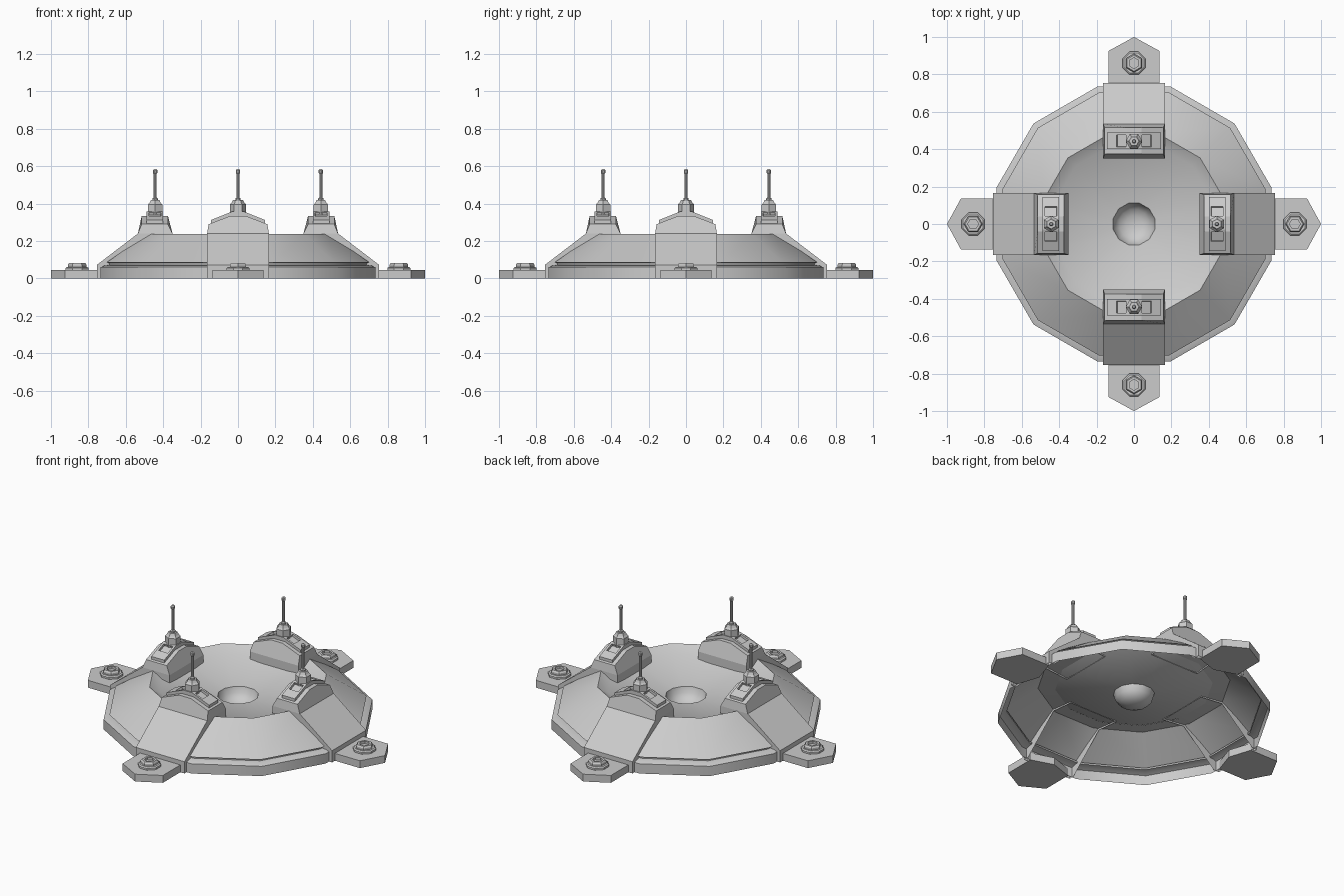
import bpy, bmesh, math
from mathutils import Matrix

cube = bpy.data.objects.get("Cube")
if cube:
    bpy.data.objects.remove(cube, do_unlink=True)

grey = bpy.data.materials.new("light_grey")
grey.use_nodes = True
COLOUR = (0.6, 0.6, 0.6, 1)
grey.diffuse_color = COLOUR
grey.node_tree.nodes["Principled BSDF"].inputs["Base Color"].default_value = COLOUR


def finish(name, bm, turn=0.0, smooth=None, fix=True):
    """Turn a bmesh into a named object, rotated about the vertical axis."""
    if fix:
        bmesh.ops.recalc_face_normals(bm, faces=bm.faces)
    bm.transform(Matrix.Rotation(turn, 4, 'Z'))
    mesh = bpy.data.meshes.new(name)
    bm.to_mesh(mesh)
    bm.free()
    mesh.materials.append(grey)
    ob = bpy.data.objects.new(name, mesh)
    bpy.context.collection.objects.link(ob)
    if smooth:
        bpy.ops.object.select_all(action='DESELECT')
        ob.select_set(True)
        bpy.context.view_layer.objects.active = ob
        bpy.ops.object.shade_smooth_by_angle(angle=math.radians(smooth))
    return ob


def lathe(bm, profile, sides, centre=0.0, phase=0.0):
    """Spin (radius, height) points round a vertical axis at x = centre."""
    rings = []
    for r, z in profile:
        if r == 0:
            rings.append([bm.verts.new((centre, 0, z))] * sides)
            continue
        angles = [phase + math.tau * i / sides for i in range(sides)]
        rings.append([bm.verts.new((centre + r * math.cos(a), r * math.sin(a), z))
                      for a in angles])
    for a, b in zip(rings, rings[1:]):
        for i in range(sides):
            j = (i + 1) % sides
            corners = list(dict.fromkeys((a[i], a[j], b[j], b[i])))
            bm.faces.new(corners)


def prism(bm, first, second):
    """Join two matching outlines into a closed solid."""
    a = [bm.verts.new(p) for p in first]
    b = [bm.verts.new(p) for p in second]
    bm.faces.new(a)
    bm.faces.new(b[::-1])
    for i in range(len(a)):
        j = (i + 1) % len(a)
        bm.faces.new((a[i], a[j], b[j], b[i]))


# Twelve-sided shell: rim, groove, slope, dished floor and central pit
FACET = math.radians(15)
bm = bmesh.new()
lathe(bm, [(.76, 0), (.76, .06), (.74, .068), (.712, .072), (.712, .082),
           (.727, .086), (.5, .238), (.44, .2), (.115, .15),
           (.105, .115), (.08, .088), (.045, .073), (0, .068)], 12, phase=FACET)
finish("shell", bm, smooth=35, fix=False)

# Underside ring that carries the floor out to the slope
bm = bmesh.new()
lathe(bm, [(.44, .199), (.537, .212)], 12, phase=FACET)
finish("floor_underside", bm, smooth=35, fix=False)

SIDES = ("left", "back", "right", "front")
HALF = .165
for k, side in enumerate(SIDES):
    turn = k * math.pi / 2

    # Sloped bracket, open underneath so its side plates show as ribs
    bm = bmesh.new()
    outline = [(.72, 0), (.755, 0), (.755, .072), (.535, .24), (.35, .24),
               (.35, .186), (.5, .2)]
    a = [bm.verts.new((r, -HALF, z)) for r, z in outline]
    b = [bm.verts.new((r, HALF, z)) for r, z in outline]
    bm.faces.new(a)
    bm.faces.new(b[::-1])
    for i in range(1, 5):
        bm.faces.new((a[i + 1], a[i], b[i], b[i + 1]))
    finish(side + "_bracket", bm, turn)

    # Gabled cap with a flared base
    bm = bmesh.new()
    half = [(HALF, .24), (.157, .29), (.04, .335)]
    section = half + [(-y, z) for y, z in half[::-1]]
    prism(bm, [(.35 if z < .25 else .375, y, z) for y, z in section],
          [(.535 if z < .25 else .515, y, z) for y, z in section])
    finish(side + "_cap", bm, turn)

    # Raised gabled plate with a recessed slot on each slope
    bm = bmesh.new()
    half = [(.145, .285), (.145, .312), (.105, .328), (.03, .358)]
    section = half + [(-y, z) for y, z in half[::-1]]
    prism(bm, [(.4, y, z) for y, z in section], [(.488, y, z) for y, z in section])
    bmesh.ops.recalc_face_normals(bm, faces=bm.faces)
    slopes = [f for f in bm.faces
              if .06 < abs(f.calc_center_median().y) < .08 and f.normal.z > .5]
    bmesh.ops.inset_individual(bm, faces=slopes, thickness=.018)
    bmesh.ops.inset_individual(bm, faces=slopes, thickness=.001, depth=-.014)
    finish(side + "_slotted_plate", bm, turn)

    # Hexagonal antenna mount
    bm = bmesh.new()
    lathe(bm, [(0, .34), (.044, .34), (.044, .395), (.034, .405),
               (.026, .42), (0, .42)], 6, centre=.443, phase=math.pi / 2)
    finish(side + "_antenna_nut", bm, turn)

    # Thin antenna with a small tip
    bm = bmesh.new()
    lathe(bm, [(0, .41), (.015, .41), (.015, .428), (.008, .432), (.008, .56),
               (.012, .564), (.012, .578), (.007, .584), (0, .584)], 10, centre=.443)
    finish(side + "_antenna", bm, turn, smooth=35)

    # Pointed foot plate
    bm = bmesh.new()
    outline = [(1, 0), (.925, .137), (.735, .137), (.69, 0), (.735, -.137), (.925, -.137)]
    prism(bm, [(x, y, 0) for x, y in outline], [(x, y, .045) for x, y in outline])
    finish(side + "_foot", bm, turn)

    # Anchor bolt: octagonal washer and a hollow hexagonal nut
    bm = bmesh.new()
    lathe(bm, [(0, .04), (.066, .04), (.066, .056), (.058, .062), (0, .062)],
          8, centre=.86, phase=math.pi / 8)
    finish(side + "_washer", bm, turn)
    bm = bmesh.new()
    lathe(bm, [(0, .06), (.05, .06), (.05, .074), (.043, .083), (.029, .083),
               (.029, .068), (0, .068)], 6, centre=.86)
    finish(side + "_anchor_nut", bm, turn)
